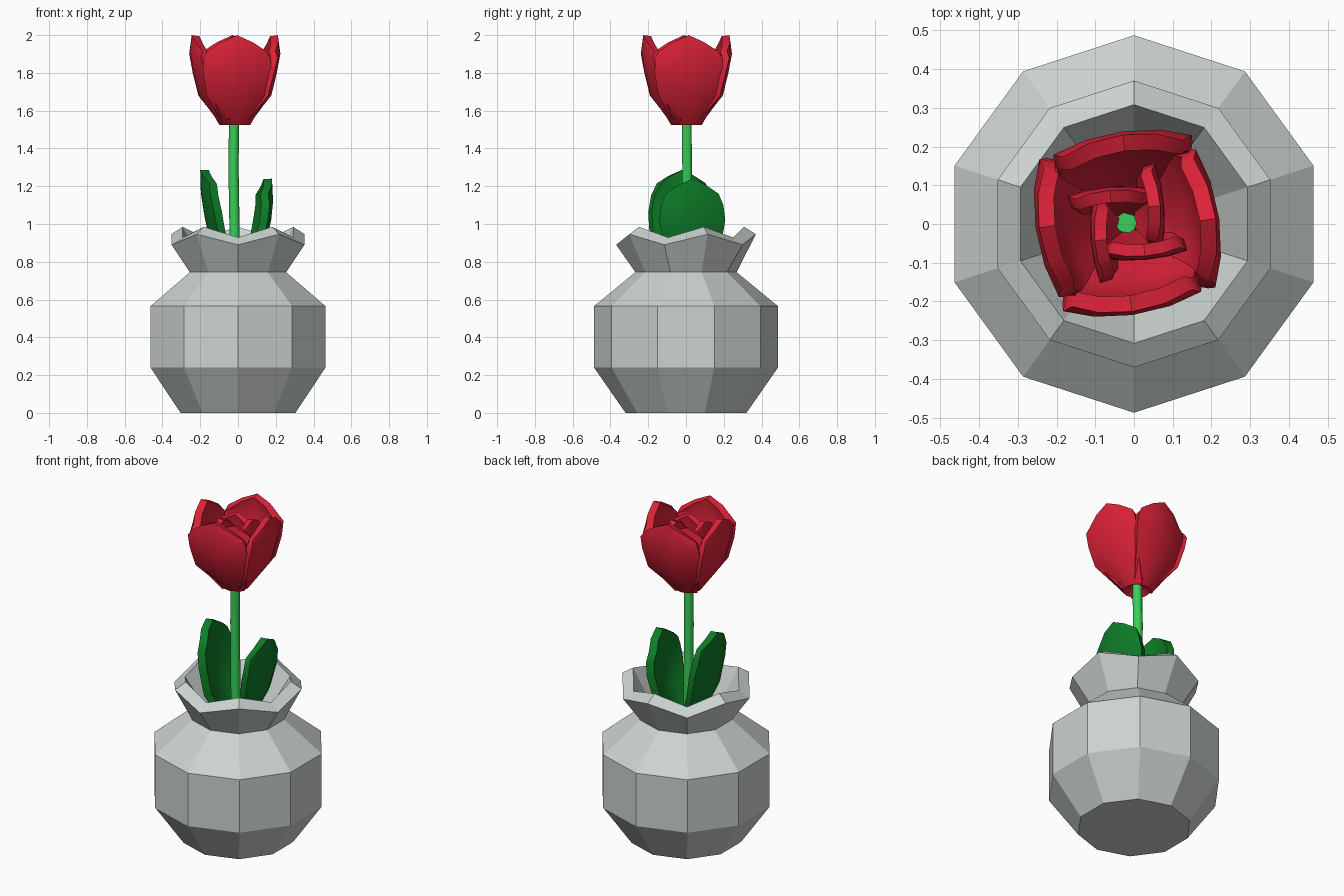
import bpy, bmesh, math
from mathutils import Matrix, Vector

if "Cube" in bpy.data.objects:
    bpy.data.objects.remove(bpy.data.objects["Cube"])


def material(name, rgb):
    m = bpy.data.materials.new(name)
    m.diffuse_color = (*rgb, 1)
    m.use_nodes = True
    m.node_tree.nodes["Principled BSDF"].inputs["Base Color"].default_value = m.diffuse_color
    return m


GREY = material("pot grey", (0.60, 0.65, 0.63))
RED = material("petal red", (0.72, 0.016, 0.04))
STEM = material("stem green", (0.04, 0.62, 0.10))
LEAF = material("leaf green", (0.004, 0.20, 0.02))


def make_object(name, bm, mat):
    me = bpy.data.meshes.new(name)
    bm.to_mesh(me)
    bm.free()
    me.materials.append(mat)
    ob = bpy.data.objects.new(name, me)
    bpy.context.collection.objects.link(ob)
    return ob


def activate(ob):
    bpy.ops.object.select_all(action='DESELECT')
    bpy.context.view_layer.objects.active = ob
    ob.select_set(True)


def smooth(ob, angle=40):
    activate(ob)
    bpy.ops.object.shade_smooth_by_angle(angle=math.radians(angle))


def loft(bm, rings):
    """Join closed rings with quads and cap both ends."""
    n = len(rings[0])
    for a, b in zip(rings, rings[1:]):
        for i in range(n):
            j = (i + 1) % n
            bm.faces.new((a[i], a[j], b[j], b[i]))
    bm.faces.new(rings[0][::-1])
    bm.faces.new(rings[-1])


def blade(name, mat, rows, turn, offset, tilt, cup, thick, centre):
    """Cupped plate facing -y, then turned about z; rows hold z, radius, half width, edge drop."""
    bm = bmesh.new()
    us = (-1, -0.55, 0, 0.55, 1)
    slope = math.tan(math.radians(tilt))
    grid = [[bm.verts.new((offset + w * u,
                           -r + cup * abs(u) ** 2.2 + slope * w * u,
                           z - drop * abs(u) ** 1.3)) for u in us]
            for z, r, w, drop in rows]
    for a, b in zip(grid, grid[1:]):
        for i in range(len(us) - 1):
            bm.faces.new((a[i], a[i + 1], b[i + 1], b[i]))
    bm.transform(Matrix.Translation(centre) @ Matrix.Rotation(turn * math.pi / 2, 4, 'Z'))
    ob = make_object(name, bm, mat)
    mod = ob.modifiers.new("thickness", 'SOLIDIFY')
    mod.thickness, mod.offset = thick, -1
    activate(ob)
    bpy.ops.object.modifier_apply(modifier=mod.name)
    smooth(ob)
    return ob


# Faceted pot: outer wall, zigzag rim, inner wall; last value is the zigzag height
pot_profile = [
    (0.32, 0.0, 0), (0.487, 0.24, 0), (0.487, 0.565, 0), (0.268, 0.745, 0),
    (0.37, 0.918, 0.028), (0.308, 0.957, 0.028),
    (0.19, 0.755, 0), (0.412, 0.53, 0), (0.412, 0.265, 0), (0.28, 0.07, 0)]
bm = bmesh.new()
rings = []
for r, z, zig in pot_profile:
    ring = []
    for k in range(10):
        a = math.radians(90 + 36 * k)
        ring.append(bm.verts.new((r * math.cos(a), r * math.sin(a), z + zig * (-1) ** k)))
    rings.append(ring)
loft(bm, rings)
make_object("pot", bm, GREY)

# Stem
bm = bmesh.new()
rings = []
for x, y, z in ((-0.015, 0, 0.62), (-0.018, 0.002, 0.95), (-0.024, 0.006, 1.3), (-0.02, 0.003, 1.6)):
    rings.append([bm.verts.new((x + 0.027 * math.cos(k * math.pi / 5),
                                y + 0.027 * math.sin(k * math.pi / 5), z)) for k in range(10)])
loft(bm, rings)
smooth(make_object("stem", bm, STEM))

# Leaves
blade("right_leaf", LEAF,
      [(0.68, 0.05, 0.07, 0), (0.88, 0.145, 0.15, 0), (1.02, 0.175, 0.175, 0),
       (1.13, 0.185, 0.165, 0.03), (1.24, 0.18, 0.14, 0.08)],
      1, 0.033, 6, 0.035, 0.045, Vector((0, 0, 0)))
blade("left_leaf", LEAF,
      [(0.68, 0.05, 0.07, 0), (0.90, 0.15, 0.165, 0), (1.06, 0.18, 0.175, 0),
       (1.18, 0.197, 0.16, 0.03), (1.285, 0.20, 0.13, 0.07)],
      3, 0.025, 6, 0.035, 0.045, Vector((0, 0, 0)))

# Flower: four wide outer petals and four narrow inner ones in a pinwheel
outer_rows = [(1.525, 0.075, 0.07, 0), (1.68, 0.19, 0.16, 0), (1.80, 0.218, 0.18, 0),
              (1.92, 0.237, 0.178, 0.04), (2.0, 0.228, 0.155, 0.085)]
inner_rows = [(1.55, 0.05, 0.05, 0), (1.68, 0.085, 0.095, 0), (1.80, 0.095, 0.11, 0),
              (1.88, 0.093, 0.105, 0.02), (1.935, 0.085, 0.09, 0.045)]
centre = Vector((-0.017, 0.002, 0))
for k, side in enumerate(("front", "right", "back", "left")):
    blade(side + "_outer_petal", RED, outer_rows, k, 0.012, 8, 0.035, 0.042, centre)
    blade(side + "_inner_petal", RED, inner_rows, k, 0.045, 5, 0.015, 0.032, centre)
